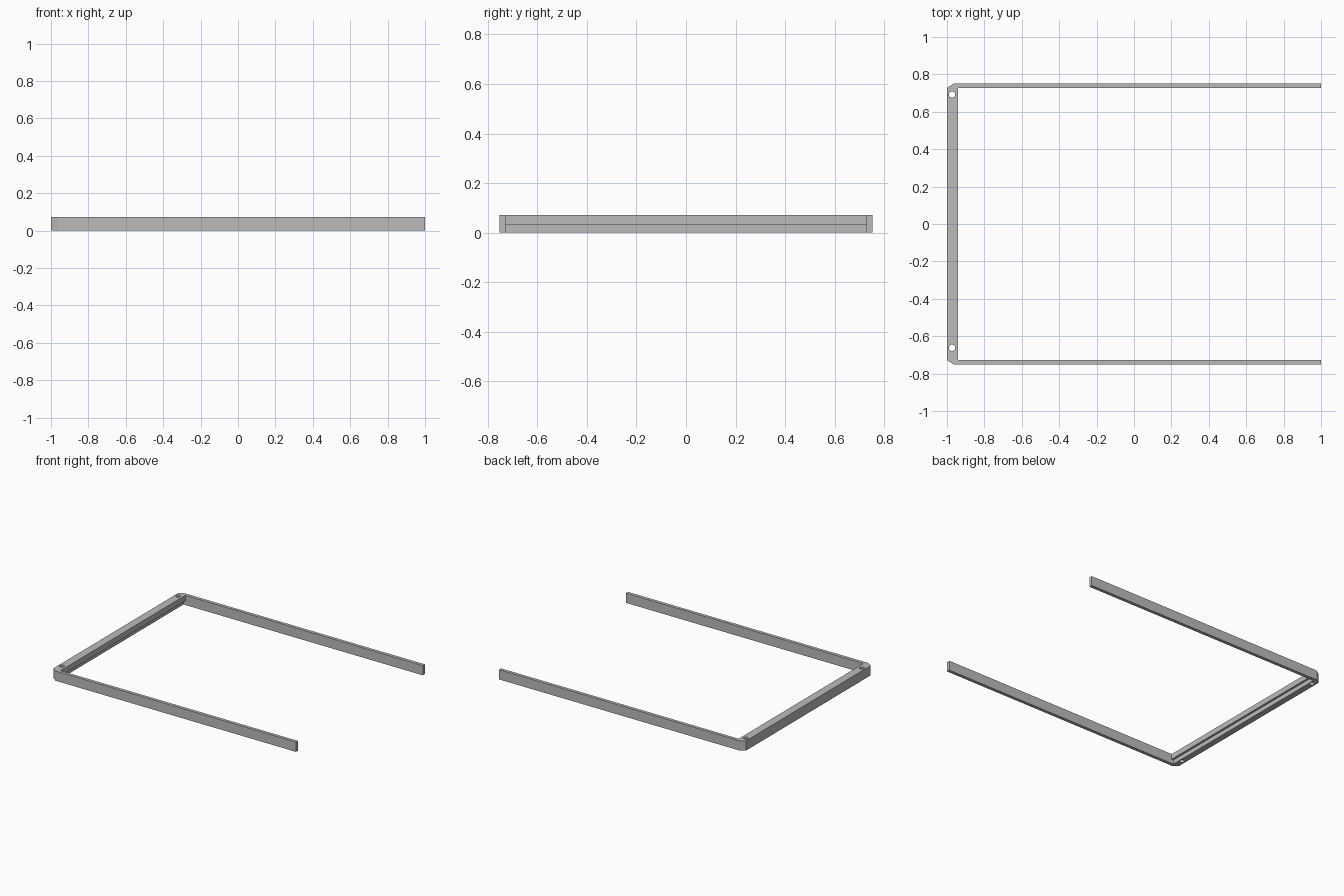
import bpy, bmesh
from mathutils import Matrix

cube = bpy.data.objects.get("Cube")
if cube:
    bpy.data.objects.remove(cube, do_unlink=True)

HEIGHT, HALF_Y, INNER_Y = 0.072, 0.752, 0.728
BAR_X, STEP_X, STEP_Z = -0.94, -0.955, 0.032
HOLE_X, HOLE_R = -0.973, 0.017

grey = bpy.data.materials.new("plain grey")
grey.use_nodes = True
colour = (0.5, 0.5, 0.5, 1)
grey.diffuse_color = colour
grey.node_tree.nodes["Principled BSDF"].inputs["Base Color"].default_value = colour


def make_object(name, bm):
    bmesh.ops.recalc_face_normals(bm, faces=bm.faces)
    mesh = bpy.data.meshes.new(name)
    bm.to_mesh(mesh)
    bm.free()
    mesh.materials.append(grey)
    obj = bpy.data.objects.new(name, mesh)
    bpy.context.collection.objects.link(obj)
    return obj


def prism(name, outline, z0, z1):
    bm = bmesh.new()
    face = bm.faces.new([bm.verts.new((x, y, z0)) for x, y in outline])
    top = bmesh.ops.extrude_face_region(bm, geom=[face])["geom"]
    verts = [v for v in top if isinstance(v, bmesh.types.BMVert)]
    bmesh.ops.translate(bm, verts=verts, vec=(0, 0, z1 - z0))
    return make_object(name, bm)


def cut(target, cutter):
    mod = target.modifiers.new("cut", "BOOLEAN")
    mod.operation, mod.solver, mod.object = "DIFFERENCE", "EXACT", cutter
    bpy.context.view_layer.objects.active = target
    bpy.ops.object.modifier_apply(modifier=mod.name)
    bpy.data.objects.remove(cutter, do_unlink=True)


# U-shaped frame: two thin arms joined by a crossbar with chamfered corners
half = [(BAR_X, INNER_Y), (1, INNER_Y), (1, HALF_Y), (-0.963, HALF_Y), (-1, 0.727)]
outline = half + [(x, -y) for x, y in reversed(half)]
frame = prism("u_frame", outline, 0, HEIGHT)

# Step along the lower inside edge of the crossbar
step = [(STEP_X, -INNER_Y), (-0.9, -INNER_Y), (-0.9, INNER_Y), (STEP_X, INNER_Y)]
cut(frame, prism("step_cutter", step, -0.05, STEP_Z))

# Screw holes through the crossbar ends
for y in (0.692, -0.662):
    bm = bmesh.new()
    bmesh.ops.create_cone(bm, cap_ends=True, segments=32, radius1=HOLE_R,
                          radius2=HOLE_R, depth=0.4,
                          matrix=Matrix.Translation((HOLE_X, y, 0)))
    cut(frame, make_object("hole_cutter", bm))

bpy.ops.object.select_all(action="DESELECT")
frame.select_set(True)
bpy.context.view_layer.objects.active = frame
bpy.ops.object.shade_smooth_by_angle(angle=0.5)
